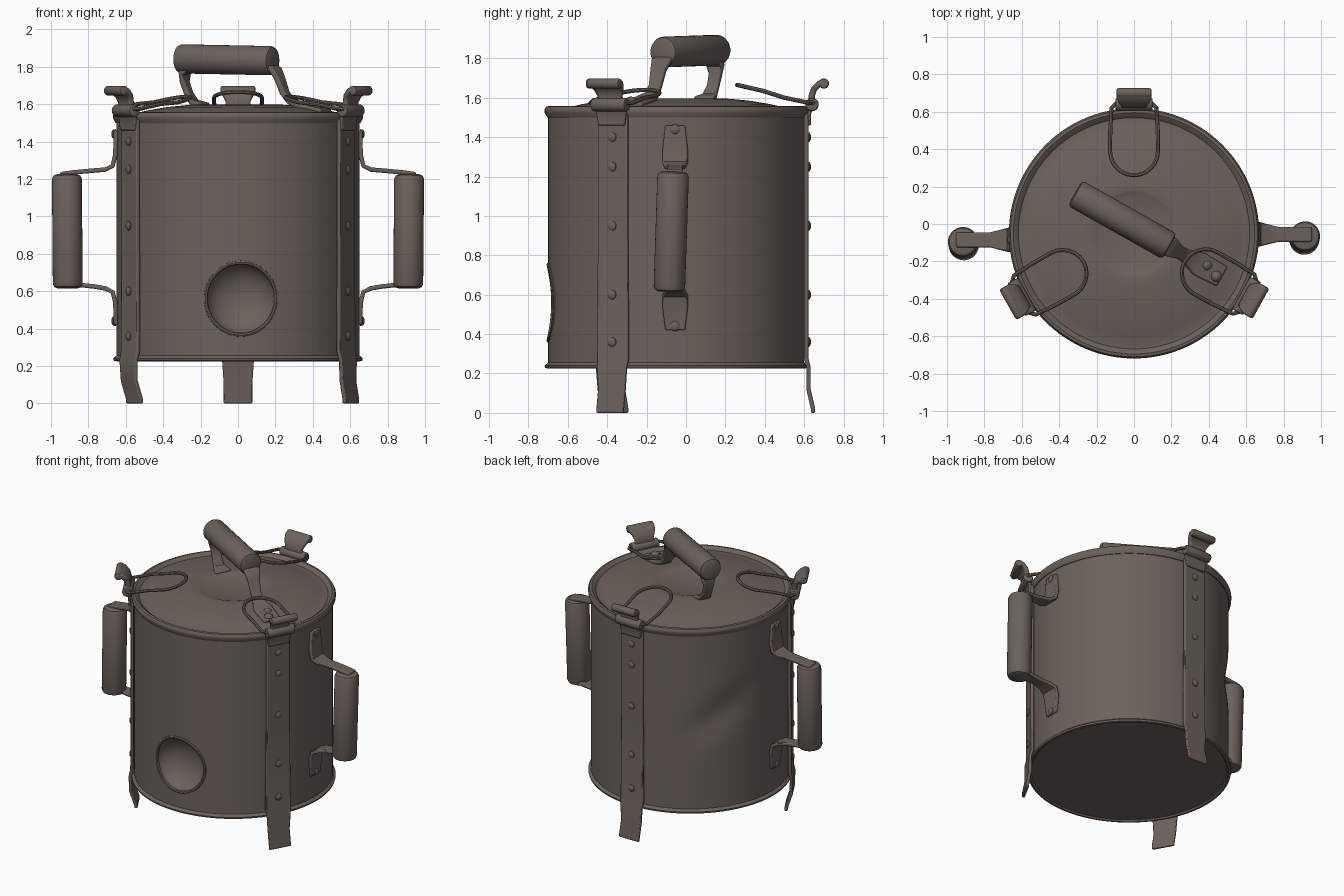
import bpy, bmesh, math
from mathutils import Vector, Matrix

if "Cube" in bpy.data.objects:
    bpy.data.objects.remove(bpy.data.objects["Cube"])

CEN = Vector((0, -0.05, 0))
R = 0.65
metal = bpy.data.materials.new("dull_brown_metal")
metal.diffuse_color = (0.15, 0.122, 0.106, 1)
metal.use_nodes = True
metal.node_tree.nodes["Principled BSDF"].inputs["Base Color"].default_value = metal.diffuse_color


def finish(name, bm):
    bmesh.ops.recalc_face_normals(bm, faces=bm.faces[:])
    me = bpy.data.meshes.new(name)
    bm.to_mesh(me)
    bm.free()
    ob = bpy.data.objects.new(name, me)
    bpy.context.collection.objects.link(ob)
    me.materials.append(metal)
    return ob


def lathe(name, profile, seg, mat=None):
    """Spin (r, z) points about z; points with r = 0 become poles."""
    bm = bmesh.new()
    rings = []
    for r, z in profile:
        n = 1 if r == 0 else seg
        rings.append([bm.verts.new((r * math.cos(2 * math.pi * i / seg),
                                    r * math.sin(2 * math.pi * i / seg), z)) for i in range(n)])
    for a, b in zip(rings, rings[1:]):
        for i in range(seg):
            j = (i + 1) % seg
            q = [a[i % len(a)], a[j % len(a)], b[j % len(b)], b[i % len(b)]]
            bm.faces.new(list(dict.fromkeys(q)))
    bm.transform(mat or Matrix.Translation(CEN))
    return finish(name, bm)


def rod(name, p, q, r, round_=0.02, seg=32):
    p, q = Vector(p), Vector(q)
    h = (q - p).length
    m = Matrix.Translation(p) @ (q - p).to_track_quat('Z', 'Y').to_matrix().to_4x4()
    k = round_
    prof = [(0, 0), (r - k, 0), (r - .3 * k, .3 * k), (r, k),
            (r, h - k), (r - .3 * k, h - .3 * k), (r - k, h), (0, h)]
    return lathe(name, prof, seg, m)


def strip(name, pts, side, widths, thick):
    """Flat bent bar along a path."""
    pts = [Vector(p) for p in pts]
    side = Vector(side).normalized()
    bm = bmesh.new()
    rings = []
    for i, p in enumerate(pts):
        t = (pts[min(i + 1, len(pts) - 1)] - pts[max(i - 1, 0)]).normalized()
        n = side.cross(t).normalized() * thick / 2
        s = side * widths[i] / 2
        rings.append([bm.verts.new(p + v) for v in (s + n, s - n, -s - n, -s + n)])
    for a, b in zip(rings, rings[1:]):
        for i in range(4):
            bm.faces.new((a[i], a[(i + 1) % 4], b[(i + 1) % 4], b[i]))
    bm.faces.new(rings[0])
    bm.faces.new(rings[-1])
    ob = finish(name, bm)
    mod = ob.modifiers.new("soft_edges", 'BEVEL')
    mod.width, mod.segments, mod.angle_limit = thick * 0.3, 2, math.radians(60)
    return ob


def wire(name, pts, r, cyclic=False):
    cu = bpy.data.curves.new(name, 'CURVE')
    cu.dimensions, cu.bevel_depth, cu.bevel_resolution = '3D', r, 2
    sp = cu.splines.new('POLY')
    sp.points.add(len(pts) - 1)
    for p, c in zip(sp.points, pts):
        p.co = (*c, 1)
    sp.use_cyclic_u = cyclic
    cu.materials.append(metal)
    ob = bpy.data.objects.new(name, cu)
    bpy.context.collection.objects.link(ob)
    bpy.ops.object.select_all(action='DESELECT')
    ob.select_set(True)
    bpy.context.view_layer.objects.active = ob
    bpy.ops.object.convert(target='MESH')


def polar(a, r, t, z):
    a = math.radians(a)
    return CEN + Vector((r * math.cos(a) - t * math.sin(a), r * math.sin(a) + t * math.cos(a), z))


def tangent(a):
    a = math.radians(a)
    return Vector((-math.sin(a), math.cos(a), 0))


def rivet(a, r, t, z):
    m = Matrix.Translation(polar(a, r, t, z)) @ (polar(a, 1, 0, 0) - CEN).to_track_quat('Z', 'Y').to_matrix().to_4x4()
    lathe("rivet", [(0, -.01), (.026, -.01), (.024, .006), (.014, .013), (0, .015)], 12, m)


# Drum body with rolled bottom bead and a shallow dent on the back left
prof = [(0, .235), (.64, .235), (.65, .225), (.665, .228), (.668, .24), (R, .255)]
prof += [(R, .255 + 1.24 * i / 28) for i in range(1, 29)] + [(R, 1.53), (0, 1.53)]
body = lathe("drum_body", prof, 128)
for v in body.data.vertices:
    d = v.co - CEN
    r = math.hypot(d.x, d.y)
    if r > .6 and .3 < d.z < 1.45:
        ang = math.degrees(math.atan2(d.y, d.x))
        u, w = (ang - 143) / 20, (d.z - .93 - (ang - 143) * .006) / .13
        k = 1 - .035 * math.exp(-u * u - w * w)
        v.co = CEN + Vector((d.x * k, d.y * k, d.z))

# Round bowl pressed into the front
bm = bmesh.new()
bmesh.ops.create_uvsphere(bm, u_segments=48, v_segments=24, radius=1)
bm.transform(Matrix.Translation((.015, -.70, .56)) @ Matrix.Diagonal((.185, .13, .19, 1)))
cutter = finish("bowl_cutter", bm)
cutter.hide_render = True
mod = body.modifiers.new("bowl", 'BOOLEAN')
mod.operation, mod.object, mod.solver = 'DIFFERENCE', cutter, 'EXACT'
bpy.context.view_layer.objects.active = body
bpy.ops.object.modifier_apply(modifier="bowl")
bpy.data.objects.remove(cutter)
ring = []
for i in range(56):
    f = 2 * math.pi * i / 56
    x = .015 + .187 * math.cos(f)
    ring.append((x, CEN.y - math.sqrt(R * R - x * x) + .003, .56 + .193 * math.sin(f)))
wire("bowl_rim", ring, .011, True)

# Lid: rolled rim, groove, dome and sunken middle
lathe("lid", [(0, 1.5), (.655, 1.5), (.668, 1.525), (.669, 1.54), (.66, 1.555), (.645, 1.558),
              (.632, 1.55), (.618, 1.537), (.59, 1.538), (.55, 1.55), (.48, 1.567), (.38, 1.584),
              (.28, 1.594), (.235, 1.597), (.215, 1.592), (.195, 1.584), (0, 1.582)], 128)

# Three straps, each with a leg, clamp, wire loop and rivets
for side, a, foot, tip in (("right", -29, .69, 1.64), ("left", 209.5, .635, 1.64), ("back", 90, .695, 1.665)):
    tg = tangent(a)
    mid = .672 if side != "left" else .668
    strip(side + "_strap_leg",
          [polar(a, r, 0, z) for r, z in ((.66, 1.52), (.66, .9), (.66, .28), (.672, .23), (mid, .12), (foot, .02), (foot, 0))],
          tg, [.17, .17, .18, .17, .155, .155, .155], .022)
    for z in (1.4, 1.25, .95, .6, .36):
        rivet(a, .67, 0, z)
    rod(side + "_clamp_roll", polar(a, .69, -.1, 1.565), polar(a, .69, .1, 1.565), .034, .01, 20)
    strip(side + "_clamp_plate", [polar(a, r, 0, z) for r, z in ((.675, 1.46), (.675, 1.52), (.69, 1.56))],
          tg, [.15, .17, .19], .02)
    strip(side + "_clamp_hook",
          [polar(a, r, 0, z) for r, z in ((.69, 1.56), (.688, 1.61), (.70, 1.645), (.725, 1.67), (.76, 1.685))],
          tg, [.16, .13, .16, .185, .185], .032)
    rod(side + "_clamp_lip", polar(a, .75, -.093, 1.672), polar(a, .75, .093, 1.672), .026, .01, 20)
    loop = [(.70, -.09, 1.575), (.67, -.12, 1.575), (.55, -.127, 1.6)]
    for i in range(13):
        f = -math.pi / 2 + math.pi * i / 12
        loop.append((.44 - .13 * math.cos(f), .128 * math.sin(f), tip - .03 + .03 * math.cos(f)))
    loop += [(.55, .127, 1.6), (.67, .12, 1.575), (.70, .09, 1.575)]
    wire(side + "_wire_loop", [polar(a, *p) for p in loop], .011)

# Side handles: thick grip between two bent arms riveted to the drum
for side, s, y in (("right", 1, -.065), ("left", -1, -.095)):
    rod(side + "_grip", (s * .91, y - .02, .615), (s * .915, y, 1.225), .08, .025)
    for part, zs in (("upper", (1.46, 1.33, 1.27, 1.25, 1.245, 1.235, 1.225)),
                     ("lower", (.42, .54, .595, .615, .625, .637, .65))):
        xs = (.652, .656, .67, .71, .77, .88, .95)
        strip(side + "_" + part + "_arm", [(s * x, y + .01, z) for x, z in zip(xs, zs)],
              (0, 1, 0), [.1, .13, .13, .11, .08, .08, .08], .024)
        rivet(0 if s > 0 else 180, .662, (y + .06) * s, zs[0] - .02 if part == "upper" else zs[0] + .02)

# Lid handle: slanted grip with two bent feet
rod("lid_grip", (-.315, .165, 1.842), (.19, -.12, 1.832), .078, .018)
across = (.49, .87, 0)
strip("lid_handle_left_leg", [(-.25, .13, 1.80), (-.285, .15, 1.765), (-.285, .15, 1.72), (-.265, .138, 1.66),
                              (-.235, .12, 1.61), (-.18, .09, 1.592)],
      across, [.1, .1, .07, .065, .08, .12], .03)
strip("lid_handle_right_leg", [(.15, -.1, 1.81), (.2, -.125, 1.785), (.222, -.14, 1.74), (.25, -.155, 1.66),
                               (.285, -.175, 1.615), (.35, -.215, 1.587), (.47, -.28, 1.562)],
      across, [.1, .11, .085, .07, .08, .13, .12], .03)
for x, y in ((.39, -.22), (.44, -.28)):
    lathe("foot_rivet", [(0, 0), (.03, 0), (.025, .014), (.012, .022), (0, .024)], 12,
          Matrix.Translation((x, y, 1.582)))

# Smooth shading with sharp creases kept
bpy.ops.object.select_all(action='DESELECT')
for ob in bpy.context.scene.objects:
    if ob.type == 'MESH':
        ob.select_set(True)
        bpy.context.view_layer.objects.active = ob
bpy.ops.object.shade_smooth_by_angle(angle=math.radians(40))
